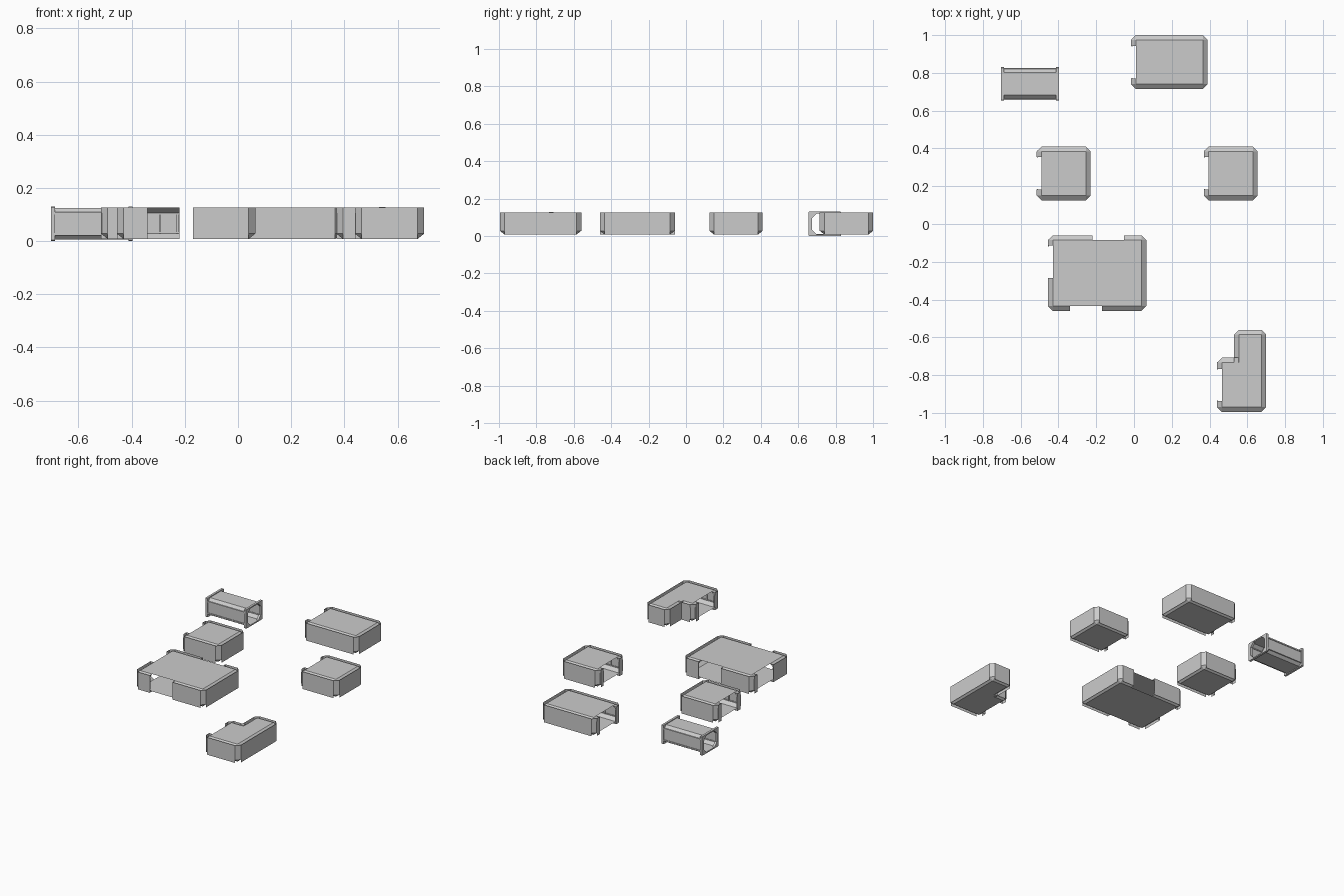
import bpy, bmesh
from mathutils import Vector, Matrix

if "Cube" in bpy.data.objects:
    bpy.data.objects.remove(bpy.data.objects["Cube"])

ZB, ZT = 0.008, 0.126   # floor and roof heights
INS, BEV = 0.025, 0.02  # wall slope width and height


def finish(bm, name):
    me = bpy.data.meshes.new(name)
    bm.to_mesh(me)
    bm.free()
    ob = bpy.data.objects.new(name, me)
    bpy.context.collection.objects.link(ob)
    return ob


def face(bm, *pts):
    return bm.faces.new([bm.verts.new(p) for p in pts])


def at(p, z):
    return Vector((p.x, p.y, z))


def box(bm, lo, hi):
    lo, hi = Vector(lo), Vector(hi)
    d = hi - lo
    m = Matrix.Translation((lo + hi) / 2) @ Matrix.Diagonal((abs(d.x), abs(d.y), abs(d.z), 1))
    bmesh.ops.create_cube(bm, size=1, matrix=m)


def wall(bm, ribs, a, b, qa, qb, n):
    """Straight wall piece: outer sheet plus sloped foot and head."""
    zs = [ZB, ZB + BEV, ZT - BEV, ZT]
    for z0, z1 in zip(zs, zs[1:]):
        face(bm, at(a, z0), at(b, z0), at(b, z1), at(a, z1))
    face(bm, at(qa, ZB), at(qb, ZB), at(b, zs[1]), at(a, zs[1]))
    face(bm, at(a, zs[2]), at(b, zs[2]), at(qb, ZT), at(qa, ZT))
    # inside belts and upright ribs
    d = b - a
    e = 0.0005 * n
    for z in (zs[1], zs[2] - 0.006):
        box(ribs, at(a + e, z), at(b + n * 0.004, z + 0.006))
    count = max(1, round(d.length / 0.08))
    u = d.normalized() * 0.004
    for i in range(count + 1):
        p = a + d * (0.04 + 0.92 * i / count)
        box(ribs, at(p - u + e, zs[1]), at(p + u + n * 0.006, zs[2]))


def room(name, outline, doors):
    """outline: counter-clockwise right-angled; doors: {edge: (start, end)} by coordinate."""
    bm, ribs = bmesh.new(), bmesh.new()
    P = [Vector(p) for p in outline]
    N = len(P)
    dirs = [(P[(i + 1) % N] - P[i]).normalized() for i in range(N)]
    nrm = [Vector((-d.y, d.x)) for d in dirs]
    convex = [dirs[i - 1].cross(dirs[i]) > 0 for i in range(N)]
    Q = [P[i] + (nrm[i - 1] + nrm[i]) * INS for i in range(N)]
    # floor and roof sheets
    face(bm, *[at(q, ZB) for q in reversed(Q)])
    face(bm, *[at(q, ZT) for q in Q])
    for i in range(N):
        j = (i + 1) % N
        d, n = dirs[i], nrm[i]
        a = P[i] + d * INS * convex[i]
        b = P[j] - d * INS * convex[j]
        if i in doors:
            ax = 0 if abs(d.x) > 0.5 else 1
            s, t = sorted(doors[i], key=lambda v: v * d[ax])
            ds, dt = a.copy(), a.copy()
            ds[ax], dt[ax] = s, t
            wall(bm, ribs, a, ds, Q[i], ds + n * INS, n)
            wall(bm, ribs, dt, b, dt + n * INS, Q[j], n)
            # door jamb ends
            for o in (ds, dt):
                q = o + n * INS
                face(bm, at(q, ZB), at(o, ZB), at(o, ZB + BEV))
                face(bm, at(q, ZT), at(o, ZT), at(o, ZT - BEV))
        else:
            wall(bm, ribs, a, b, Q[i], Q[j], n)
        # cut corner at the start of the edge
        if convex[i]:
            c = P[i] - dirs[i - 1] * INS
            for z0, z1 in ((ZB + BEV, ZT - BEV), (ZT - BEV, ZT)):
                face(bm, at(c, z0), at(a, z0), at(a, z1), at(c, z1))
            face(bm, at(c, ZB + BEV), at(Q[i], ZB), at(a, ZB + BEV))
            face(bm, at(c, ZT - BEV), at(a, ZT - BEV), at(Q[i], ZT))
        else:
            # post at the inward corner
            m = P[i] + (nrm[i - 1] + nrm[i]) * 0.012
            box(ribs, (m.x - 0.012, m.y - 0.012, ZB), (m.x + 0.012, m.y + 0.012, ZT + 0.003))
    bmesh.ops.remove_doubles(bm, verts=bm.verts, dist=1e-5)
    finish(bm, name)
    finish(ribs, name + "_ribs")


def rect(x0, x1, y0, y1):
    return [(x0, y0), (x1, y0), (x1, y1), (x0, y1)]


# rooms (edges of a rectangle: 0 front, 1 right, 2 back, 3 left)
room("wide_room", rect(-0.015, 0.39, 0.715, 1.0), {3: (0.77, 0.943)})
room("small_room_left", rect(-0.515, -0.23, 0.125, 0.41), {3: (0.183, 0.355)})
room("small_room_right", rect(0.37, 0.655, 0.125, 0.41), {3: (0.183, 0.355)})
room("large_room", rect(-0.455, 0.065, -0.46, -0.06),
     {0: (-0.34, -0.17), 2: (-0.22, -0.052), 3: (-0.287, -0.115)})
room("corner_room", [(0.44, -0.995), (0.70, -0.995), (0.70, -0.56), (0.53, -0.56),
                     (0.53, -0.708), (0.44, -0.708)], {5: (-0.937, -0.767)})

# corridor
YC, ZC = 0.742, 0.0655


def octagon(x, hy, hz, c):
    return [Vector((x, YC + y, ZC + z)) for y, z in (
        (-hy + c, -hz), (hy - c, -hz), (hy, -hz + c), (hy, hz - c),
        (hy - c, hz), (-hy + c, hz), (-hy, hz - c), (-hy, -hz + c))]


def tube(bm, rings, closed=False):
    n = len(rings)
    for k in range(n if closed else n - 1):
        r, s = rings[k], rings[(k + 1) % n]
        for i in range(8):
            j = (i + 1) % 8
            face(bm, r[i], r[j], s[j], s[i])


bm = bmesh.new()
tube(bm, [octagon(x, 0.081, 0.059, 0.022) for x in (-0.695, -0.405)])
bmesh.ops.remove_doubles(bm, verts=bm.verts, dist=1e-5)
finish(bm, "corridor_body")

# raised rails along the corridor sides
bm = bmesh.new()
for s in (-1, 1):
    for z in (0.022, 0.1):
        box(bm, (-0.69, YC + s * 0.078, z), (-0.41, YC + s * 0.085, z + 0.009))
finish(bm, "corridor_rails")

# corridor end frames and inner ribs
for name, x0, x1, out, inn in (
        ("corridor_frame_left", -0.703, -0.688, (0.088, 0.0645, 0.003), (0.069, 0.056, 0.026)),
        ("corridor_frame_right", -0.412, -0.397, (0.088, 0.0645, 0.003), (0.069, 0.056, 0.026)),
        ("corridor_rib_a", -0.603, -0.597, (0.080, 0.058, 0.022), (0.074, 0.055, 0.022)),
        ("corridor_rib_b", -0.503, -0.497, (0.080, 0.058, 0.022), (0.074, 0.055, 0.022))):
    bm = bmesh.new()
    tube(bm, [octagon(x0, *out), octagon(x1, *out), octagon(x1, *inn), octagon(x0, *inn)], True)
    bmesh.ops.remove_doubles(bm, verts=bm.verts, dist=1e-5)
    bmesh.ops.recalc_face_normals(bm, faces=bm.faces)
    finish(bm, name)
